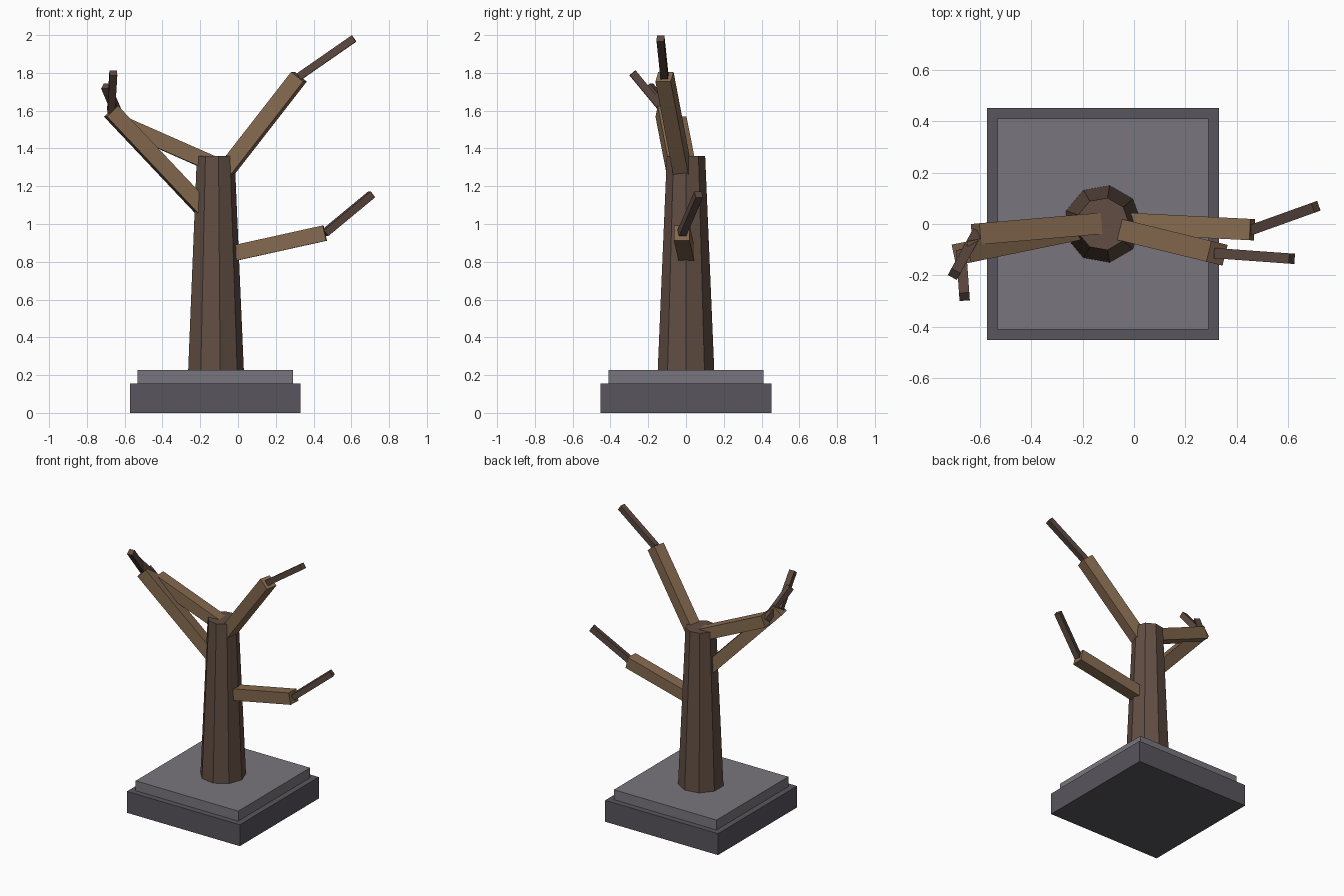
import bpy, math
from mathutils import Vector, Matrix

if "Cube" in bpy.data.objects:
    bpy.data.objects.remove(bpy.data.objects["Cube"])


def material(name, rgb):
    m = bpy.data.materials.new(name)
    m.diffuse_color = (*rgb, 1)
    m.use_nodes = True
    m.node_tree.nodes["Principled BSDF"].inputs["Base Color"].default_value = m.diffuse_color
    return m


STONE_DARK = material("dark_stone", (0.10, 0.09, 0.11))
STONE_LIGHT = material("light_stone", (0.19, 0.18, 0.205))
BARK = material("bark", (0.12, 0.075, 0.056))
LIMB = material("limb_wood", (0.24, 0.145, 0.08))
TWIG = material("twig_wood", (0.105, 0.065, 0.05))
CX = -0.121  # trunk and plinth axis


def finish(name, mat):
    ob = bpy.context.object
    ob.name = name
    ob.data.materials.append(mat)
    return ob


def slab(name, width, z0, z1, mat):
    bpy.ops.mesh.primitive_cube_add(size=1)
    ob = finish(name, mat)
    ob.data.transform(Matrix.Translation((CX, 0, (z0 + z1) / 2))
                      @ Matrix.Diagonal((width, width, z1 - z0, 1)))


def beam(name, start, end, width, mat):
    # square bar between two points, its sides kept upright
    a, b = Vector(start), Vector(end)
    bpy.ops.mesh.primitive_cube_add(size=1)
    ob = finish(name, mat)
    ob.data.transform(Matrix.Diagonal((width, width, (b - a).length, 1)))
    ob.rotation_euler = (b - a).to_track_quat('Z', 'Y').to_euler()
    ob.location = (a + b) / 2


# stepped plinth
slab("plinth_base", 0.904, 0, 0.155, STONE_DARK)
slab("plinth_top", 0.822, 0.155, 0.227, STONE_LIGHT)

# nine-sided tapering trunk
bpy.ops.mesh.primitive_cone_add(vertices=9, radius1=0.152, radius2=0.103, depth=1.135)
trunk = finish("trunk", BARK)
trunk.data.transform(Matrix.Translation((CX, 0, 0.7925)) @ Matrix.Rotation(math.radians(-10), 4, 'Z'))

# limbs, each carrying one twig: limb start, limb end, twig tip
limbs = {
    "lower_right": ((-0.06, 0.004, 0.837), (0.46, -0.022, 0.952), (0.708, 0.067, 1.157)),
    "upper_right": ((-0.07, -0.018, 1.275), (0.323, -0.114, 1.78), (0.614, -0.135, 1.982)),
    "lower_left": ((-0.17, -0.012, 1.065), (-0.672, -0.115, 1.597), (-0.66, -0.283, 1.80)),
    "upper_left": ((-0.12, 0.003, 1.312), (-0.615, -0.04, 1.53), (-0.70, -0.195, 1.73)),
}
for side, (start, end, tip) in limbs.items():
    beam(side + "_branch", start, end, 0.083, LIMB)
    beam(side + "_twig", end, tip, 0.04, TWIG)
